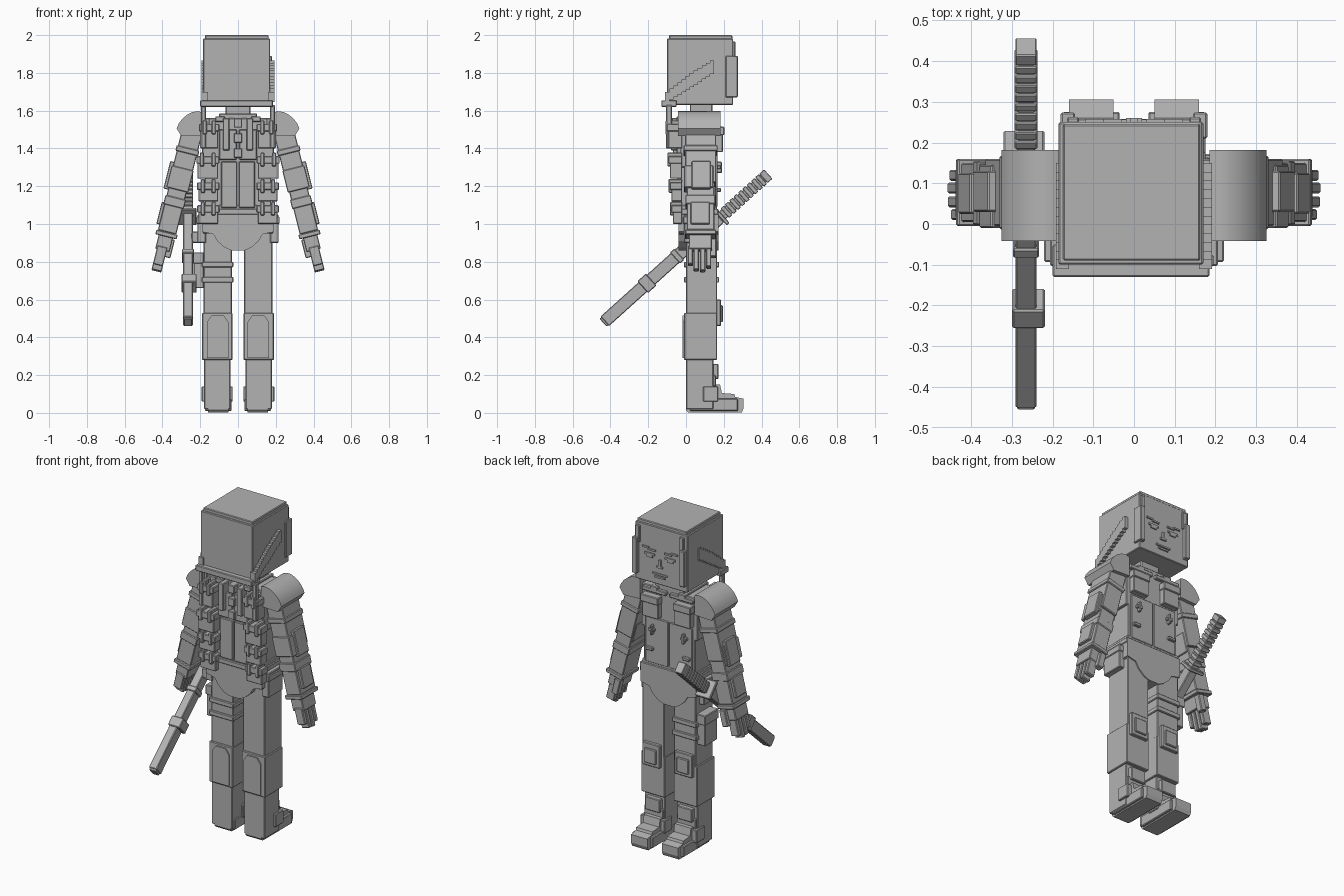
import bpy, bmesh, math
from mathutils import Matrix, Vector

grey = bpy.data.materials.new("plain grey")
grey.diffuse_color = (0.45, 0.45, 0.45, 1)


def finish(name, bm, matrix=None, flip=False):
    if matrix:
        bm.transform(matrix)
    if flip:
        bm.transform(Matrix.Scale(-1, 4, Vector((1, 0, 0))))
    bmesh.ops.recalc_face_normals(bm, faces=bm.faces)
    me = bpy.data.meshes.new(name)
    bm.to_mesh(me)
    bm.free()
    me.materials.append(grey)
    ob = bpy.data.objects.new(name, me)
    bpy.context.collection.objects.link(ob)
    return ob


def boxes(name, items, matrix=None, flip=False, bevel=0.004):
    """One object from (x0, x1, y0, y1, z0, z1) blocks."""
    bm = bmesh.new()
    for x0, x1, y0, y1, z0, z1 in items:
        m = Matrix.Translation(((x0 + x1) / 2, (y0 + y1) / 2, (z0 + z1) / 2)) \
            @ Matrix.Diagonal((x1 - x0, y1 - y0, z1 - z0, 1))
        bmesh.ops.create_cube(bm, size=1, matrix=m)
    ob = finish(name, bm, matrix, flip)
    if bevel:
        b = ob.modifiers.new("bevel", 'BEVEL')
        b.width, b.segments = bevel, 1
    return ob


def pair(name, items, matrix=None, bevel=0.004):
    for side, flip in (("right", False), ("left", True)):
        boxes(f"{side}_{name}", items, matrix, flip, bevel)


def prism(name, profile, axis, a, b, flip=False):
    """Extrude a 2D profile along x (profile y,z) or y (profile x,z)."""
    bm = bmesh.new()
    put = (lambda p, t: (t, p[0], p[1])) if axis == 'x' else (lambda p, t: (p[0], t, p[1]))
    face = bm.faces.new([bm.verts.new(put(p, a)) for p in profile])
    ext = bmesh.ops.extrude_face_region(bm, geom=[face])
    shift = Vector(put((0, 0), b - a))
    bmesh.ops.translate(bm, vec=shift, verts=[v for v in ext['geom'] if isinstance(v, bmesh.types.BMVert)])
    return finish(name, bm, flip=flip)


# Head: cube, top plate and rim at the nape
boxes("head", [(-0.185, 0.17, -0.1, 0.25, 1.63, 1.982),
               (-0.174, 0.162, -0.09, 0.245, 1.97, 2.0)])
boxes("nape_rim", [(-0.2, 0.185, -0.13, -0.05, 1.62, 1.655)])
# Front locks framing the face
pair("front_lock", [(0.145, 0.18, 0.21, 0.274, 1.67, 1.89), (0.135, 0.165, 0.235, 0.262, 1.86, 1.965)])
# Eyes, brows, nose and mouth as thin plates
pair("eye", [(0.035, 0.105, 0.249, 0.257, 1.80, 1.812), (0.05, 0.09, 0.249, 0.257, 1.785, 1.80)], bevel=0)
pair("brow", [(0.03, 0.08, 0.249, 0.258, 1.828, 1.838), (0.075, 0.12, 0.249, 0.258, 1.838, 1.848)], bevel=0)
boxes("nose", [(-0.008, 0.008, 0.249, 0.26, 1.74, 1.785), (-0.02, 0.02, 0.249, 0.26, 1.735, 1.747)], bevel=0)
boxes("mouth", [(-0.05, 0.05, 0.249, 0.257, 1.69, 1.70), (-0.035, 0.035, 0.249, 0.258, 1.672, 1.682)], bevel=0)
# Stepped diagonal band on each side of the head
steps = []
for i in range(12):
    y = -0.11 + i * 0.0215
    z = 1.645 + i * 0.0135
    steps.append((0.16, 0.192, y, y + 0.023, z, z + 0.055 + 0.003 * min(i, 6)))
pair("side_band", steps, bevel=0)
# Band tails hanging behind the shoulders
pair("band_tail", [(0.17, 0.195, -0.105, -0.075, 1.4, 1.63), (0.15, 0.18, -0.1, -0.07, 1.5, 1.56)])

# Neck and collar
boxes("neck", [(-0.065, 0.065, 0.02, 0.14, 1.5, 1.64), (-0.1, 0.1, -0.02, 0.16, 1.53, 1.585)])
# Torso: chest, waist, hips
boxes("torso", [(-0.19, 0.19, -0.03, 0.16, 1.3, 1.56), (-0.175, 0.175, -0.03, 0.16, 1.08, 1.32),
                (-0.185, 0.185, -0.035, 0.165, 0.95, 1.1)])
# Rounded flaps over the pelvis, back and front
flap = [(-0.19, 1.07), (-0.19, 0.96), (-0.13, 0.945), (-0.11, 0.91), (-0.07, 0.875), (-0.035, 0.86),
        (0.035, 0.86), (0.07, 0.875), (0.11, 0.91), (0.13, 0.945), (0.19, 0.96), (0.19, 1.07)]
prism("pelvis_flap", flap, 'y', -0.04, 0.172)
# Back panels with a centre seam and belt line
pair("back_panel", [(0.004, 0.09, -0.045, -0.02, 1.085, 1.33), (0.006, 0.1, -0.05, -0.02, 1.34, 1.5)])
boxes("belt", [(-0.195, 0.195, -0.047, 0.172, 1.05, 1.08)])
# Column of pouches with flaps and buckles
pouches = []
for z0, z1, xo, y in ((1.4, 1.53, 0.2, -0.095), (1.24, 1.36, 0.215, -0.085),
                      (1.12, 1.22, 0.21, -0.078), (1.0, 1.1, 0.21, -0.07)):
    pouches += [(0.105, xo, y, -0.02, z0, z1), (0.098, xo + 0.006, y - 0.008, -0.02, z1 - 0.04, z1)]
    pouches += [(x, x + 0.022, y - 0.014, -0.02, z1 - 0.055, z1 + 0.018) for x in (0.118, xo - 0.035)]
pair("back_pouch", pouches)
boxes("spine_buckles", [(-0.022, 0.022, -0.07, -0.02, z, z + 0.05) for z in (1.35, 1.43, 1.51)])
pair("shoulder_strap", [(0.045, 0.08, -0.08, -0.02, 1.39, 1.56), (0.07, 0.12, -0.05, 0.18, 1.54, 1.57)])
# Front vest: pockets, edge and shoulder bar
pair("chest_pocket", [(0.055, 0.165, 0.15, 0.195, 1.38, 1.5), (0.05, 0.17, 0.15, 0.203, 1.47, 1.515)])
pair("collar_bar", [(0.012, 0.175, 0.15, 0.18, 1.53, 1.555)])
pair("front_panel", [(0.003, 0.16, 0.15, 0.168, 1.09, 1.37)])
pair("clip", [(0.09, 0.13, 0.16, 0.185, 1.29, 1.31), (0.1, 0.115, 0.16, 0.19, 1.27, 1.33),
              (0.1, 0.15, 0.16, 0.185, 1.17, 1.19)])
# Side pouches at the hips
pair("hip_pouch", [(0.17, 0.215, -0.01, 0.13, 0.9, 1.05), (0.17, 0.22, -0.015, 0.135, 1.0, 1.04)])

# Curved shoulder pads, smooth across the top
cap = [(0.185, 1.47), (0.185, 1.59), (0.21, 1.597), (0.24, 1.593), (0.27, 1.578),
       (0.295, 1.557), (0.315, 1.53), (0.325, 1.505), (0.3, 1.465)]
for side, flip in (("right", False), ("left", True)):
    pad = prism(f"{side}_shoulder_pad", cap, 'y', -0.042, 0.182, flip)
    bpy.context.view_layer.objects.active = pad
    pad.select_set(True)
    bpy.ops.object.shade_smooth_by_angle(angle=math.radians(30))
    pad.select_set(False)

# Arms hang along local -z, then tilt outward from the shoulder
tilt = Matrix.Translation((0.24, 0.075, 1.5)) @ Matrix.Rotation(math.radians(-14), 4, 'Y')
pair("upper_arm", [(-0.055, 0.055, -0.08, 0.085, -0.3, 0.03), (-0.062, 0.062, -0.088, 0.092, -0.13, -0.1)], tilt)
pair("elbow_pad", [(-0.058, 0.062, -0.085, 0.07, -0.33, -0.21), (0.03, 0.075, -0.045, 0.055, -0.34, -0.19)], tilt)
pair("forearm", [(-0.05, 0.05, -0.07, 0.075, -0.56, -0.3), (-0.056, 0.056, -0.078, 0.08, -0.42, -0.37),
                 (0.03, 0.066, -0.05, 0.05, -0.53, -0.41)], tilt)
pair("cuff", [(-0.058, 0.058, -0.08, 0.085, -0.585, -0.56)], tilt)
pair("hand", [(-0.038, 0.04, -0.06, 0.062, -0.66, -0.58), (-0.05, -0.01, 0.045, 0.085, -0.69, -0.59)], tilt)
pair("fingers", [(-0.022, 0.032, y, y + 0.027, -z, -0.64)
                 for y, z in ((-0.065, 0.74), (-0.034, 0.77), (0.0, 0.775), (0.031, 0.755))], tilt)

# Legs: thigh, shin with plates, side strips
pair("thigh", [(0.032, 0.182, 0.0, 0.165, 0.5, 0.96)])
pair("shin", [(0.03, 0.19, -0.01, 0.165, 0.28, 0.53), (0.04, 0.18, 0.0, 0.145, 0.02, 0.3)])
prism("right_calf_plate", [(0.05, 0.29), (0.05, 0.48), (0.075, 0.515), (0.14, 0.515), (0.165, 0.48), (0.165, 0.29)],
      'y', -0.018, 0.02)
prism("left_calf_plate", [(0.05, 0.29), (0.05, 0.48), (0.075, 0.515), (0.14, 0.515), (0.165, 0.48), (0.165, 0.29)],
      'y', -0.018, 0.02, True)
pair("knee_pad", [(0.05, 0.17, 0.14, 0.185, 0.46, 0.6), (0.07, 0.15, 0.14, 0.195, 0.48, 0.57)])
pair("shin_guard", [(0.06, 0.16, 0.13, 0.172, 0.18, 0.26), (0.045, 0.175, 0.13, 0.158, 0.14, 0.2)])

# Boots: stepped toe and ankle plates
shoe = [(0.0, 0.015), (0.012, 0.002), (0.295, 0.002), (0.305, 0.025), (0.305, 0.075), (0.26, 0.085),
        (0.255, 0.1), (0.19, 0.105), (0.18, 0.15), (0.0, 0.16)]
for side, flip in (("right", False), ("left", True)):
    prism(f"{side}_boot", shoe, 'x', 0.05, 0.16, flip)
pair("boot_side", [(0.035, 0.175, 0.02, 0.275, 0.01, 0.075), (0.028, 0.192, 0.09, 0.17, 0.06, 0.14)])

# Thigh straps and holster on one leg
boxes("thigh_straps", [(-0.192, -0.025, -0.01, 0.175, z, z + 0.03) for z in (0.69, 0.77)])
boxes("thigh_holster", [(-0.235, -0.18, 0.03, 0.15, 0.66, 0.84), (-0.24, -0.18, 0.025, 0.155, 0.79, 0.85)])

# Sword along local z, leaning forward at the hip
lean = Matrix.Translation((-0.265, -0.43, 0.485)) @ Matrix.Rotation(math.radians(-48), 4, 'X')
boxes("scabbard", [(-0.026, 0.026, -0.034, 0.034, 0.0, 0.82), (-0.022, 0.022, -0.028, 0.028, -0.012, 0.02)], lean)
boxes("scabbard_band", [(-0.034, 0.046, -0.042, 0.042, 0.27, 0.33), (-0.032, 0.032, -0.04, 0.04, 0.5, 0.53)], lean)
boxes("sword_guard", [(-0.055, 0.045, -0.055, 0.055, 0.82, 0.84)], lean)
grip = [(-0.022, 0.022, -0.026, 0.026, 0.83, 1.15)]
grip += [(-0.028, 0.028, -0.034, 0.034, 0.855 + i * 0.031, 0.878 + i * 0.031) for i in range(9)]
boxes("sword_grip", grip + [(-0.026, 0.026, -0.033, 0.033, 1.13, 1.165)], lean, bevel=0.003)
boxes("sword_hanger", [(-0.245, -0.17, 0.0, 0.06, 0.9, 0.96)])
